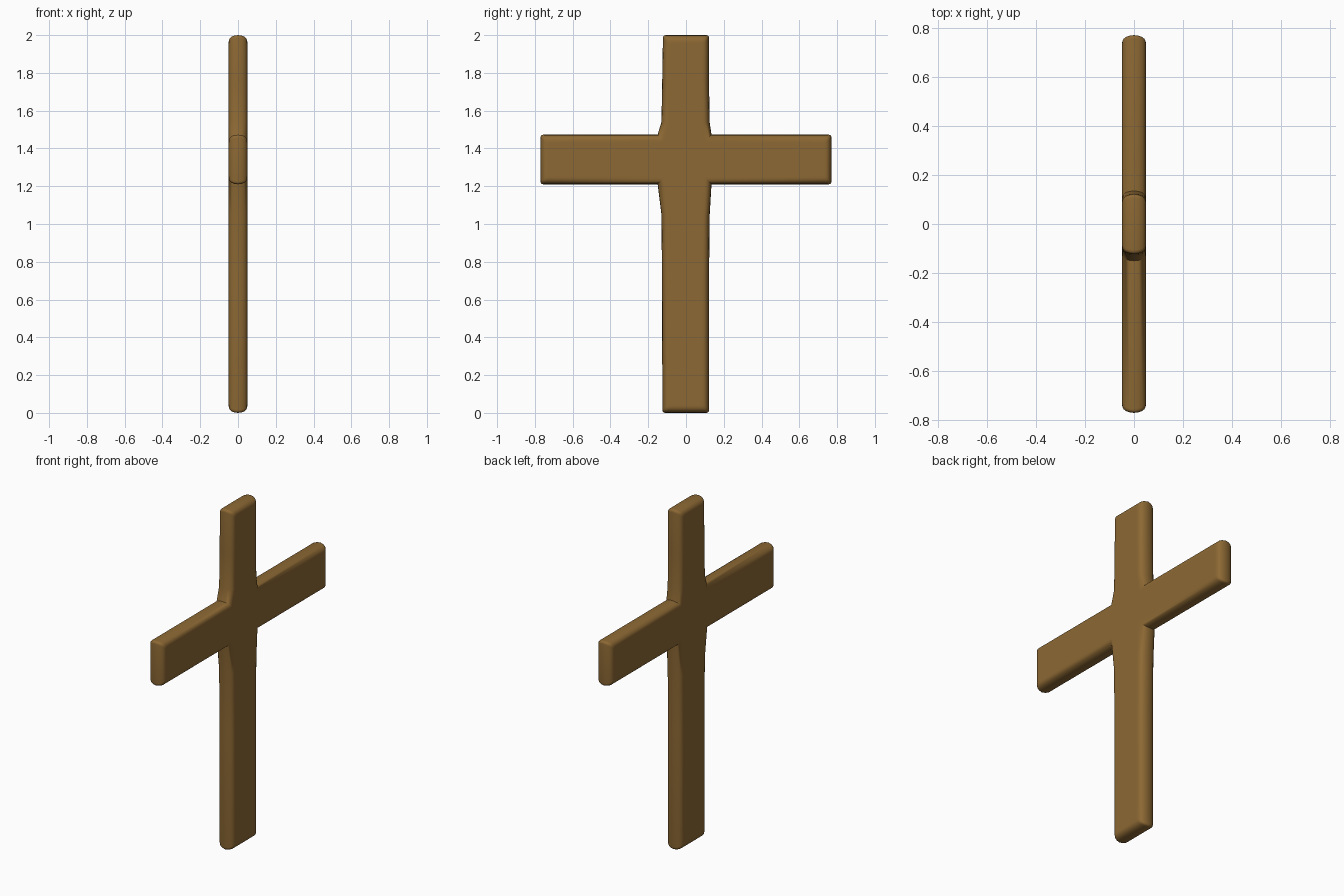
import bpy, bmesh
from mathutils import Vector
from mathutils.geometry import tessellate_polygon

if "Cube" in bpy.data.objects:
    bpy.data.objects.remove(bpy.data.objects["Cube"])

# Wood colour
wood = bpy.data.materials.new("brown_wood")
wood.diffuse_color = (0.265, 0.14, 0.034, 1)
wood.use_nodes = True
wood.node_tree.nodes["Principled BSDF"].inputs["Base Color"].default_value = wood.diffuse_color

# Cross outline (y, z, corner radius), counter-clockwise seen from +x
R = 0.016
OUTLINE = [
    (-0.125, 0, R), (0.122, 0, R), (0.122, 0.70, 0), (0.125, 1.04, 0),
    (0.135, 1.21, 0), (0.77, 1.21, R), (0.77, 1.473, R), (0.135, 1.473, 0),
    (0.125, 1.54, 0), (0.122, 1.75, 0), (0.122, 2, R), (-0.122, 2, R),
    (-0.126, 1.75, 0), (-0.13, 1.54, 0), (-0.15, 1.473, 0), (-0.77, 1.473, R),
    (-0.77, 1.21, R), (-0.15, 1.21, 0), (-0.13, 1.05, 0), (-0.127, 0.70, 0),
]


def inset_outline(d):
    """Outline moved inward by d, with the outer corners rounded."""
    pts = [Vector(p[:2]) for p in OUTLINE]
    n = len(pts)
    moved = []
    for i, p in enumerate(pts):
        a = (p - pts[i - 1]).normalized()
        b = (pts[(i + 1) % n] - p).normalized()
        na, nb = Vector((-a.y, a.x)), Vector((-b.y, b.x))
        moved.append(p + (na + nb) * d / (1 + na.dot(nb)))
    out = []
    for i, p in enumerate(moved):
        r = OUTLINE[i][2]
        if not r:
            out.append(p)
            continue
        s = p + (moved[i - 1] - p).normalized() * r
        e = p + (moved[(i + 1) % n] - p).normalized() * r
        for k in range(5):
            t = k / 4
            out.append(s * (1 - t) ** 2 + p * 2 * t * (1 - t) + e * t * t)
    return out


# Rounded edge profile across the thickness: (x, inset)
half = [(0.0, 0.0), (0.02, 0.003), (0.034, 0.008), (0.042, 0.015),
        (0.047, 0.023), (0.049, 0.033), (0.049, 0.045)]
profile = [(-x, d) for x, d in reversed(half[1:])] + half

# Loft the rings into one solid cross
bm = bmesh.new()
rings = [[bm.verts.new((x, p.x, p.y)) for p in inset_outline(d)] for x, d in profile]
for lo, hi in zip(rings, rings[1:]):
    for i in range(len(lo)):
        j = (i + 1) % len(lo)
        bm.faces.new((lo[i], lo[j], hi[j], hi[i]))

# Flat broad faces on both sides
flat = [Vector((p.x, p.y, 0)) for p in inset_outline(half[-1][1])]
for tri in tessellate_polygon([flat]):
    for ring in (rings[0], rings[-1]):
        bm.faces.new([ring[i] for i in tri])
bmesh.ops.recalc_face_normals(bm, faces=bm.faces)
mesh = bpy.data.meshes.new("wooden_cross")
bm.to_mesh(mesh)
bm.free()
mesh.materials.append(wood)
cross = bpy.data.objects.new("wooden_cross", mesh)
bpy.context.collection.objects.link(cross)

bpy.context.view_layer.objects.active = cross
cross.select_set(True)
bpy.ops.object.shade_smooth_by_angle(angle=1.0)
